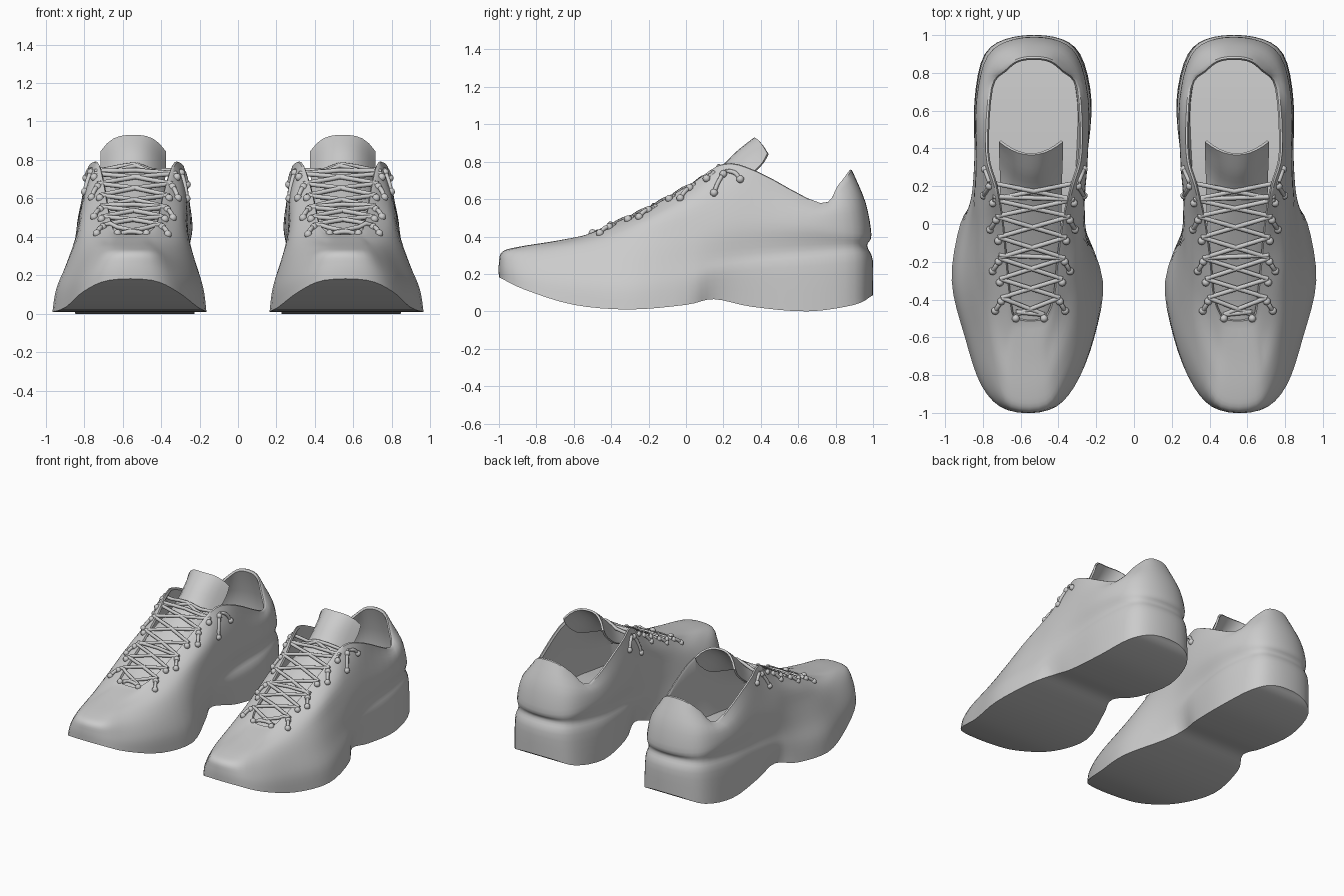
import bpy, bmesh, math
from mathutils import Vector
from mathutils.bvhtree import BVHTree

cube = bpy.data.objects.get("Cube")
if cube:
    bpy.data.objects.remove(cube)

grey = bpy.data.materials.new("light grey")
grey.use_nodes = True
grey.diffuse_color = (0.6, 0.6, 0.6, 1)
grey.node_tree.nodes["Principled BSDF"].inputs["Base Color"].default_value = (0.6, 0.6, 0.6, 1)

STEP = 4  # resampling steps between control points

# Outline rings from the ground up: (y, inner x, outer x, z) from toe to heel
sole_edge = [(-.985, .45, .67, .175), (-.86, .315, .805, .115), (-.6, .21, .895, .035), (-.3, .165, .965, .01),
             (0, .27, .92, .035), (.15, .32, .84, .065), (.35, .255, .84, .025), (.65, .225, .845, 0),
             (.9, .285, .79, .035), (.988, .42, .64, .08)]
sidewall = [(-.985, .46, .66, .25), (-.86, .33, .785, .2), (-.6, .22, .875, .15), (-.3, .18, .945, .13),
            (0, .265, .9, .16), (.15, .285, .86, .2), (.35, .25, .845, .22), (.65, .23, .84, .24),
            (.9, .295, .785, .26), (.988, .42, .64, .27)]
groove = [(-.965, .46, .65, .315), (-.82, .36, .75, .29), (-.58, .26, .83, .26), (-.3, .215, .895, .25),
          (0, .26, .87, .27), (.15, .275, .85, .29), (.35, .27, .83, .31), (.65, .255, .82, .33),
          (.89, .315, .765, .345), (.96, .43, .63, .35)]
bulge = [(-.88, .48, .64, .345), (-.76, .41, .71, .345), (-.55, .32, .78, .35), (-.28, .26, .84, .38),
         (0, .26, .84, .42), (.15, .26, .84, .44), (.35, .245, .835, .45), (.65, .24, .835, .44),
         (.89, .3, .775, .42), (.98, .43, .63, .41)]
quarter = [(-.7, .5, .64, .375), (-.62, .44, .68, .38), (-.45, .38, .73, .42), (-.22, .31, .79, .49),
           (0, .28, .8, .57), (.15, .27, .8, .62), (.35, .255, .81, .61), (.67, .255, .815, .53),
           (.87, .32, .75, .56), (.95, .44, .62, .58)]
collar = [(-.52, .5, .6, .41), (-.49, .45, .65, .425), (-.38, .41, .67, .47), (-.18, .39, .69, .56),
          (.03, .36, .71, .68), (.2, .32, .74, .785), (.38, .275, .785, .745), (.72, .29, .765, .575),
          (.82, .37, .69, .67), (.88, .46, .6, .745)]


def loop(rows):
    inner = [Vector((a, y, z)) for y, a, b, z in rows]
    outer = [Vector((b, y, z)) for y, a, b, z in rows]
    return inner + outer[::-1]


def shrink(points, gap, drop):
    """Move a ring inwards by a wall thickness and down."""
    n = len(points)
    result = []
    for i, p in enumerate(points):
        t = points[(i + 1) % n] - points[i - 1]
        side = Vector((t.y, -t.x, 0)).normalized()
        result.append(p + side * gap - Vector((0, 0, drop)))
    return result


def smooth_path(points, closed):
    """Catmull-Rom resampling through the given points."""
    n = len(points)
    pick = (lambda i: points[i % n]) if closed else (lambda i: points[min(max(i, 0), n - 1)])
    out = []
    for i in range(n if closed else n - 1):
        a, b, c, d = (pick(i + k) for k in (-1, 0, 1, 2))
        for s in range(STEP):
            t = s / STEP
            out.append(b + 0.5 * t * ((c - a) + t * (2 * a - 5 * b + 4 * c - d + t * (3 * (b - c) + d - a))))
    return out if closed else out + [points[-1]]


def finish(bm, name, angle=35):
    bmesh.ops.recalc_face_normals(bm, faces=bm.faces)
    mesh = bpy.data.meshes.new(name)
    bm.to_mesh(mesh)
    obj = bpy.data.objects.new(name, mesh)
    bpy.context.collection.objects.link(obj)
    mesh.materials.append(grey)
    bpy.ops.object.select_all(action="DESELECT")
    obj.select_set(True)
    bpy.context.view_layer.objects.active = obj
    bpy.ops.object.shade_smooth_by_angle(angle=math.radians(angle))


def add_grid(bm, rows, closed):
    verts = [[bm.verts.new(p) for p in row] for row in rows]
    n = len(rows[0])
    for lower, upper in zip(verts, verts[1:]):
        for j in range(n if closed else n - 1):
            k = (j + 1) % n
            bm.faces.new((lower[j], lower[k], upper[k], upper[j]))
    return verts


def add_floor(bm, ring):
    """Span a ring with strips running from the inner to the outer side."""
    n = len(ring)
    mate = lambda j: ring[(n - STEP - j) % n]
    for j in range(-STEP // 2, n // 2 - STEP // 2):
        corners = [ring[j % n], ring[(j + 1) % n], mate(j + 1), mate(j)]
        bm.faces.new(list(dict.fromkeys(corners)))


def shoe_body(flip):
    # Outer shell from the ground to the collar, then the lining down to the insole
    shell = [loop(r) for r in (sole_edge, sidewall, groove, bulge, quarter, collar)]
    columns = [smooth_path(list(col), False) for col in zip(*shell)]
    rows = [smooth_path(list(ring), True) for ring in zip(*columns)]
    lining = [shrink(shell[5], .01, -.004), shrink(shell[5], .018, .012),
              shrink(shell[4], .03, .02), shrink(shell[3], .035, .02), shrink(shell[3], .06, .15)]
    rows += [smooth_path(ring, True) for ring in lining]
    for row in rows:
        for p in row:
            p.x *= flip
            p.z = max(p.z, 0)
    bm = bmesh.new()
    verts = add_grid(bm, rows, True)
    add_floor(bm, verts[0])
    add_floor(bm, verts[-1])
    return bm


def tongue_sheet(flip):
    # Arched sheet: (y, z, half width, backward sweep and drop of the sides)
    spine = [(-.56, .385, .08, 0, .03), (-.4, .44, .13, 0, .03), (-.2, .54, .15, 0, .03),
             (0, .65, .16, .03, .04), (.16, .75, .165, .1, .07), (.27, .855, .17, .12, .08),
             (.365, .93, .17, .07, .085)]
    rows = []
    for y, z, w, sweep, drop in spine:
        across = [i / 5 for i in range(-5, 6)]
        rows.append([Vector(((.545 + w * u) * flip, y + sweep * u * u, z - drop * abs(u) ** 3))
                     for u in across])
    rows = [list(r) for r in zip(*[smooth_path(list(c), False) for c in zip(*rows)])]
    bm = bmesh.new()
    add_grid(bm, rows, False)
    bmesh.ops.recalc_face_normals(bm, faces=bm.faces)
    bmesh.ops.solidify(bm, geom=bm.faces[:], thickness=.014)
    return bm


def make_laces(flip, side, trees):
    def surface(x, y):
        hits = [t.ray_cast(Vector((x * flip, y, 2)), Vector((0, 0, -1)))[0] for t in trees]
        return max((h.z for h in hits if h), default=.4)

    # Eyelet rows along the throat: y and half spacing
    rows = [(-.48, .075), (-.39, .155), (-.29, .165), (-.18, .175), (-.07, .18),
            (.04, .195), (.13, .215), (.22, .235)]

    def spot(y, offset):
        return .536 - .03 * y + offset, y

    eyelets, strands = [], []
    for i, (y, w) in enumerate(rows):
        for s in (-1, 1):
            hole = spot(y - .02, s * w)
            eyelets.append(hole)
            if i % 2:
                low = spot(y - .07, s * (w + .03))
                eyelets.append(low)
                strands.append((hole, low))
            if i + 1 < len(rows):
                strands.append((spot(y, s * w), spot(rows[i + 1][0], -s * rows[i + 1][1])))
    for y, w in rows[::3]:
        strands.append((spot(y, -w), spot(y + .015, w)))
    # Loose ends at the top pair of eyelets
    for s in (-1, 1):
        end = spot(.29, s * .262)
        eyelets.append(end)
        strands.append((spot(.22, s * .235), end))

    bm = bmesh.new()
    for x, y in eyelets:
        made = bmesh.ops.create_uvsphere(bm, u_segments=10, v_segments=6, radius=.021)["verts"]
        bmesh.ops.translate(bm, verts=made, vec=(x * flip, y, surface(x, y) + .004))
    finish(bm, side + "_eyelets", 60)

    # Round cords resting on the throat and bridging its gaps
    sides, radius = 8, .012
    bm = bmesh.new()
    for a, b in strands:
        za, zb = surface(*a), surface(*b)
        points = []
        for i in range(7):
            t = i / 6
            x, y = a[0] + (b[0] - a[0]) * t, a[1] + (b[1] - a[1]) * t
            z = max(surface(x, y), za + (zb - za) * t) + .006 + .008 * math.sin(math.pi * t)
            points.append(Vector((x * flip, y, z)))
        along = (points[-1] - points[0]).normalized()
        right = along.cross(Vector((0, 0, 1))).normalized()
        up = right.cross(along)
        tube = []
        for p in points:
            angles = [2 * math.pi * k / sides for k in range(sides)]
            tube.append([p + radius * (math.cos(g) * right + math.sin(g) * up) for g in angles])
        ends = add_grid(bm, tube, True)
        bm.faces.new(ends[0])
        bm.faces.new(ends[-1])
    finish(bm, side + "_laces", 60)


for flip, side in ((1, "left"), (-1, "right")):
    body, tongue = shoe_body(flip), tongue_sheet(flip)
    trees = [BVHTree.FromBMesh(body), BVHTree.FromBMesh(tongue)]
    finish(body, side + "_shoe_body")
    finish(tongue, side + "_tongue")
    make_laces(flip, side, trees)
